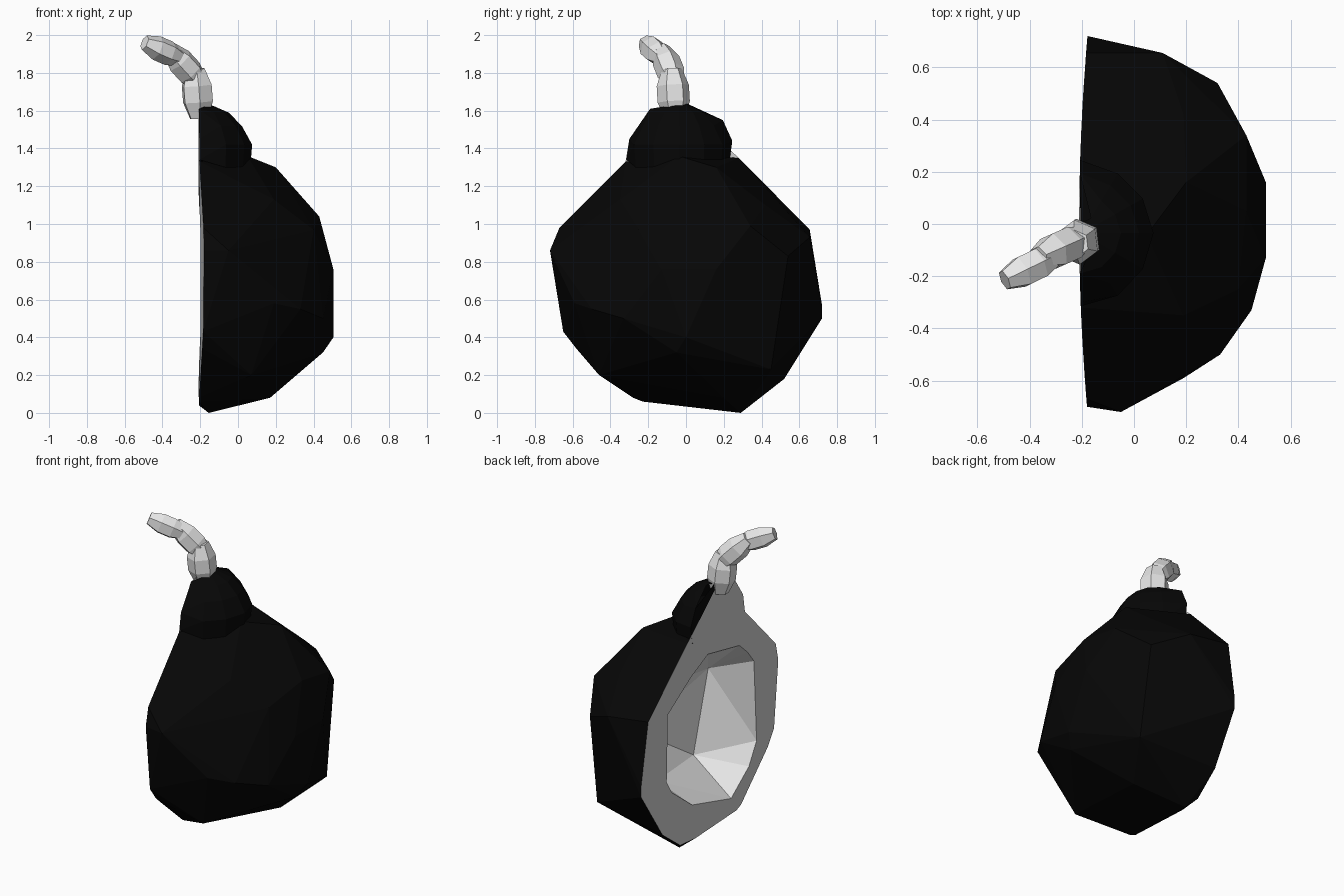
import bpy, bmesh
from mathutils import Vector

cube = bpy.data.objects.get("Cube")
if cube:
    bpy.data.objects.remove(cube, do_unlink=True)


def material(name, value):
    m = bpy.data.materials.new(name)
    m.use_nodes = True
    colour = (value, value, value, 1)
    m.diffuse_color = colour
    m.node_tree.nodes["Principled BSDF"].inputs["Base Color"].default_value = colour
    return m


black = material("black_shell", 0.002)
grey = material("grey_cut", 0.63)
light = material("light_grey", 0.8)


def finish(bm, name, mat):
    mesh = bpy.data.meshes.new(name)
    bm.to_mesh(mesh)
    bm.free()
    mesh.materials.append(mat)
    obj = bpy.data.objects.new(name, mesh)
    bpy.context.collection.objects.link(obj)
    return obj


def on_cut(y, z):
    # the sliced side bulges slightly toward its middle
    return Vector((-0.21 + 0.03 * (y / 0.7) ** 2, y, z))


def open_hull(name, rim, points, mat, inward=False):
    # faceted bowl: convex hull with its sliced side removed
    bm = bmesh.new()
    verts = [bm.verts.new(p) for p in rim + [Vector(p) for p in points]]
    bmesh.ops.convex_hull(bm, input=verts)
    bmesh.ops.recalc_face_normals(bm, faces=bm.faces)
    lid = [f for f in bm.faces if all(v.co.x < -0.165 for v in f.verts)]
    bmesh.ops.delete(bm, geom=lid, context='FACES')
    bmesh.ops.delete(bm, geom=[v for v in bm.verts if not v.link_faces], context='VERTS')
    if inward:
        bmesh.ops.reverse_faces(bm, faces=bm.faces)
    return finish(bm, name, mat)


def cut_face(name, loops, mat):
    # flat surface between closed outlines, facing the sliced side
    bm = bmesh.new()
    for loop in loops:
        vs = [bm.verts.new(p) for p in loop]
        for a, b in zip(vs, vs[1:] + vs[:1]):
            bm.edges.new((a, b))
    bmesh.ops.triangle_fill(bm, use_beauty=True, edges=bm.edges[:], normal=(-1, 0, 0))
    for f in bm.faces:
        f.normal_update()
        if f.normal.x > 0:
            f.normal_flip()
    return finish(bm, name, mat)


# outlines on the sliced side, as (y, z)
body_rim = [(.28, 1.35), (.655, .97), (.72, .57), (.72, .5), (.52, .18), (.35, .05),
            (.2, .04), (-.23, .06), (-.28, .08), (-.58, .34), (-.65, .43), (-.7, .86),
            (-.67, .98), (-.32, 1.33)]
neck_rim = [(-.3, 1.45), (-.19, 1.61), (-.04, 1.63), (0, 1.64), (.195, 1.55),
            (.245, 1.44), (.235, 1.385)]
hole_rim = [(.07, 1.2), (-.26, 1.13), (-.35, 1.05), (-.42, .965), (-.45, .43),
            (-.365, .295), (-.17, .16), (.23, .27), (.43, .425), (.48, .51),
            (.47, .95), (.24, 1.115)]
body_rim, neck_rim, hole_rim = [
    [on_cut(*p) for p in loop] for loop in (body_rim, neck_rim, hole_rim)]

# faceted half body
open_hull("body_shell", body_rim, [
    (-.155, .29, 0), (-.05, -.72, .86), (.11, .655, .93), (.32, .54, .83),
    (.43, .34, .99), (.505, .16, .76), (.505, -.13, .76), (.505, 0, .4),
    (.45, -.33, .5), (.33, -.5, .55), (.19, -.59, .58), (.4, -.25, .97),
    (.43, .05, 1.04), (.45, -.05, .32), (.2, .16, 1.3), (.17, .2, .08),
    (.19, .42, 1.1), (.19, -.35, 1.13), (.07, -.46, .2), (.33, .45, .23),
    (.05, -.04, 1.36)], black)

# half dome neck, its base sunk into the body
neck_points = []
for radius, z in ((.265, 1.3), (.275, 1.42), (.22, 1.52), (.15, 1.59), (.07, 1.625)):
    for a, b in ((.5, .83), (.85, .48), (1, 0), (.85, -.5), (.5, -.87)):
        neck_points.append((-.2 + a * radius, -.035 + b * radius, z))
neck_base = [on_cut(-.315, 1.34), on_cut(.23, 1.33)]
open_hull("neck_dome", neck_rim + neck_base, neck_points, black)

# sliced side: wall thickness, dark corner of the neck and the hollow
cut_face("cut_wall", [body_rim + neck_rim[:3], hole_rim], grey)
cut_face("neck_corner", [neck_rim[2:]], black)
open_hull("hollow", hole_rim, [
    (.07, -.33, .88), (.1, -.22, .345), (.2, .22, .64), (0, .25, 1), (0, .3, .4)],
    light, inward=True)


def bead(name, start, end, radius):
    # six-sided barrel between two points
    a, b = Vector(start), Vector(end)
    axis = b - a
    bm = bmesh.new()
    bmesh.ops.create_cone(bm, cap_ends=True, segments=6, radius1=radius, radius2=radius,
                          depth=axis.length)
    sides = [e for e in bm.edges if abs(e.verts[0].co.z - e.verts[1].co.z) > 0.01]
    bmesh.ops.subdivide_edges(bm, edges=sides, cuts=2)
    for v in bm.verts:
        if abs(v.co.z) > axis.length * 0.4:
            v.co.x *= 0.62
            v.co.y *= 0.62
    turn = axis.to_track_quat('Z', 'Y').to_matrix().to_4x4()
    turn.translation = (a + b) / 2
    bmesh.ops.transform(bm, matrix=turn, verts=bm.verts)
    finish(bm, name, light)


# bent fuse made of overlapping beads
bead("fuse_lower", (-.205, -.06, 1.56), (-.225, -.075, 1.82), .086)
bead("fuse_middle", (-.195, -.055, 1.74), (-.365, -.13, 1.925), .074)
bead("fuse_tip", (-.3, -.12, 1.875), (-.495, -.215, 1.96), .066)
